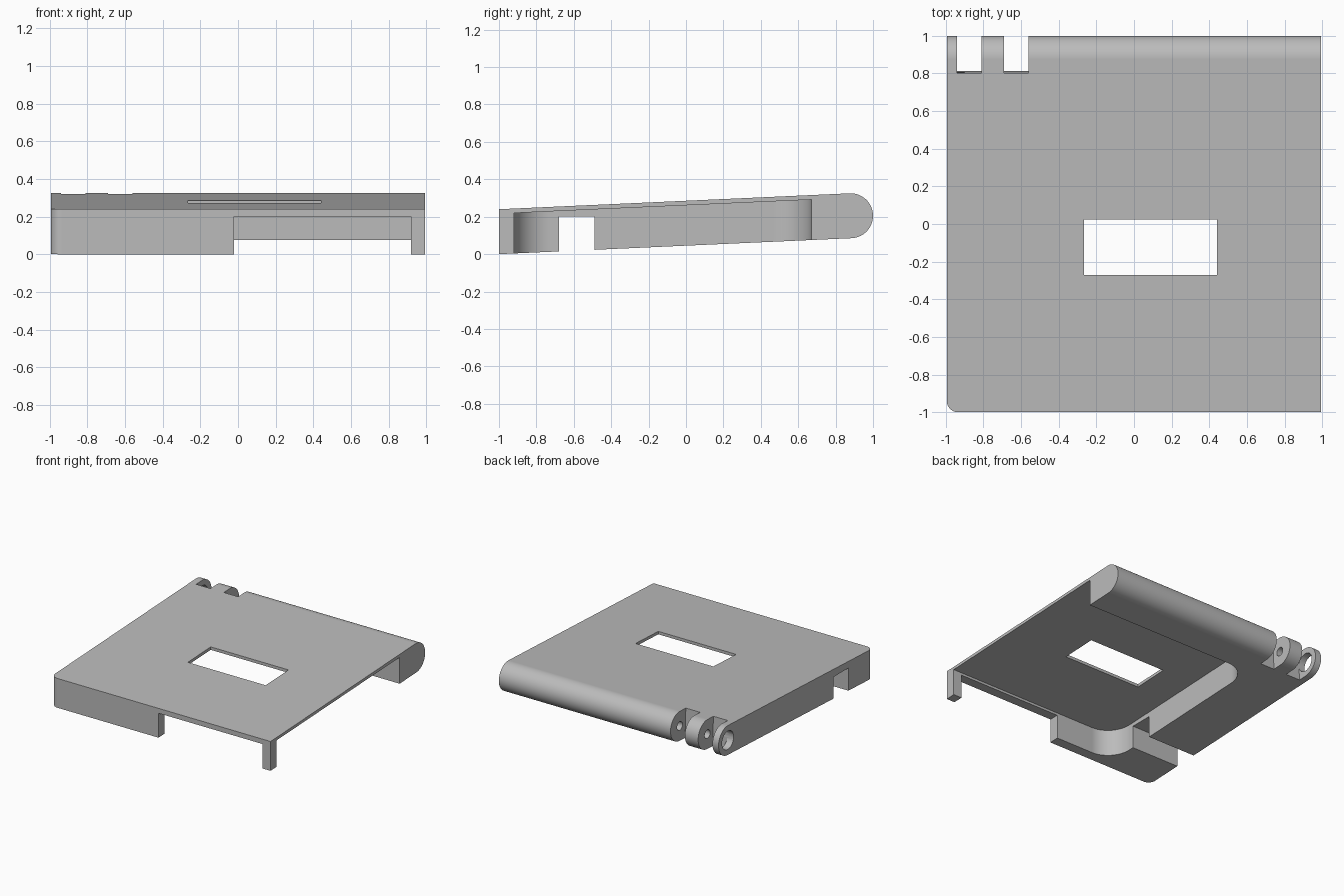
import bpy, bmesh, math
from mathutils import Vector, Matrix

if "Cube" in bpy.data.objects:
    bpy.data.objects.remove(bpy.data.objects["Cube"])

HALF = 0.995            # half width
SLOPE = 0.045           # tilt of the upper and lower faces
PIVOT_Y, PIVOT_Z, RAD = 0.88, 0.205, 0.12

grey = bpy.data.materials.new("plain_grey")
grey.use_nodes = True
colour = (0.5, 0.5, 0.5, 1)
grey.diffuse_color = colour
grey.node_tree.nodes["Principled BSDF"].inputs["Base Color"].default_value = colour


def arc(cx, cy, r, start, end, steps):
    """Points on an arc, angles in degrees."""
    angles = [math.radians(start + (end - start) * i / steps) for i in range(steps + 1)]
    return [(cx + r * math.cos(a), cy + r * math.sin(a)) for a in angles]


def prism(name, outline, low, high, axis):
    """Extrude an outline along x (outline in y, z) or z (outline in x, y)."""
    bm = bmesh.new()
    place = (lambda p: (low, p[0], p[1])) if axis == "x" else (lambda p: (p[0], p[1], low))
    face = bm.faces.new([bm.verts.new(place(p)) for p in outline])
    made = bmesh.ops.extrude_face_region(bm, geom=[face])["geom"]
    shift = Vector((high - low, 0, 0)) if axis == "x" else Vector((0, 0, high - low))
    bmesh.ops.translate(bm, vec=shift, verts=[g for g in made if isinstance(g, bmesh.types.BMVert)])
    bmesh.ops.recalc_face_normals(bm, faces=bm.faces)
    mesh = bpy.data.meshes.new(name)
    bm.to_mesh(mesh)
    bm.free()
    obj = bpy.data.objects.new(name, mesh)
    bpy.context.collection.objects.link(obj)
    mesh.materials.append(grey)
    return obj


def box(name, x, y, z):
    return prism(name, [(x[0], y[0]), (x[1], y[0]), (x[1], y[1]), (x[0], y[1])], z[0], z[1], "z")


def cut(target, cutter):
    cutter.hide_render = True
    bpy.context.view_layer.objects.active = target
    mod = target.modifiers.new("cut", "BOOLEAN")
    mod.operation, mod.solver, mod.object = "DIFFERENCE", "EXACT", cutter
    bpy.ops.object.modifier_apply(modifier=mod.name)
    bpy.data.objects.remove(cutter)


# Sloping slab with a round rear edge
tilt = math.degrees(math.atan(SLOPE))
side = [(-1, 0.24), (-1, 0)] + arc(PIVOT_Y, PIVOT_Z, RAD, -90 + tilt, 90 + tilt, 36)
cover = prism("cover", side, -HALF, HALF, "x")

# Rounded vertical edge at the front right corner
r = 0.06
corner = [(-HALF - 0.1, -1.1), (-HALF + r, -1.1)] + arc(-HALF + r, -1 + r, r, 270, 180, 10)
corner += [(-HALF - 0.1, -1 + r)]
cut(cover, prism("corner_cutter", corner, -1, 1, "z"))

# Recess below, open to the left side, its ceiling parallel to the top
left, front, back, r = -0.56, -0.92, 0.67, 0.2
plan = [(1.2, front), (1.2, back)]
plan += arc(left + r, back - r, r, 90, 180, 14) + arc(left + r, front + r, r, 180, 270, 14)
recess = prism("recess_cutter", plan, -0.3, 0, "z")
for v in recess.data.vertices:
    if v.co.z > -0.1:
        v.co.z = 0.216 + SLOPE * (v.co.y + 1)
cut(cover, recess)

# Front opening, side notch and window
cut(cover, box("front_cutter", (-0.02, 0.92), (-1.2, -0.85), (-0.3, 0.2)))
cut(cover, box("notch_cutter", (-1.2, -0.4), (-0.68, -0.49), (-0.3, 0.2)))
cut(cover, box("window_cutter", (-0.265, 0.44), (-0.27, 0.025), (-0.3, 0.6)))

# Gaps between the hinge knuckles, square to the sloping top
for a, b in [(-0.94, -0.81), (-0.69, -0.56)]:
    gap = box("gap_cutter", (a, b), (-0.073, 0.4), (-0.4, 0.4))
    gap.data.transform(Matrix.Translation((0, PIVOT_Y, PIVOT_Z)) @ Matrix.Rotation(math.radians(tilt), 4, "X"))
    cut(cover, gap)

# Hinge holes: wide in the outer knuckle, narrow and blind in the body
for a, b, radius in [(-1.1, -0.9, 0.075), (-0.85, -0.46, 0.035)]:
    ring = arc(PIVOT_Y, PIVOT_Z, radius, 0, 360, 32)[:-1]
    cut(cover, prism("hole_cutter", ring, a, b, "x"))

# Smooth the curved faces, keep flat ones flat
bpy.ops.object.select_all(action="DESELECT")
cover.select_set(True)
bpy.context.view_layer.objects.active = cover
bpy.ops.object.shade_smooth_by_angle(angle=math.radians(30))
normals = cover.modifiers.new("normals", "WEIGHTED_NORMAL")
normals.keep_sharp = True
